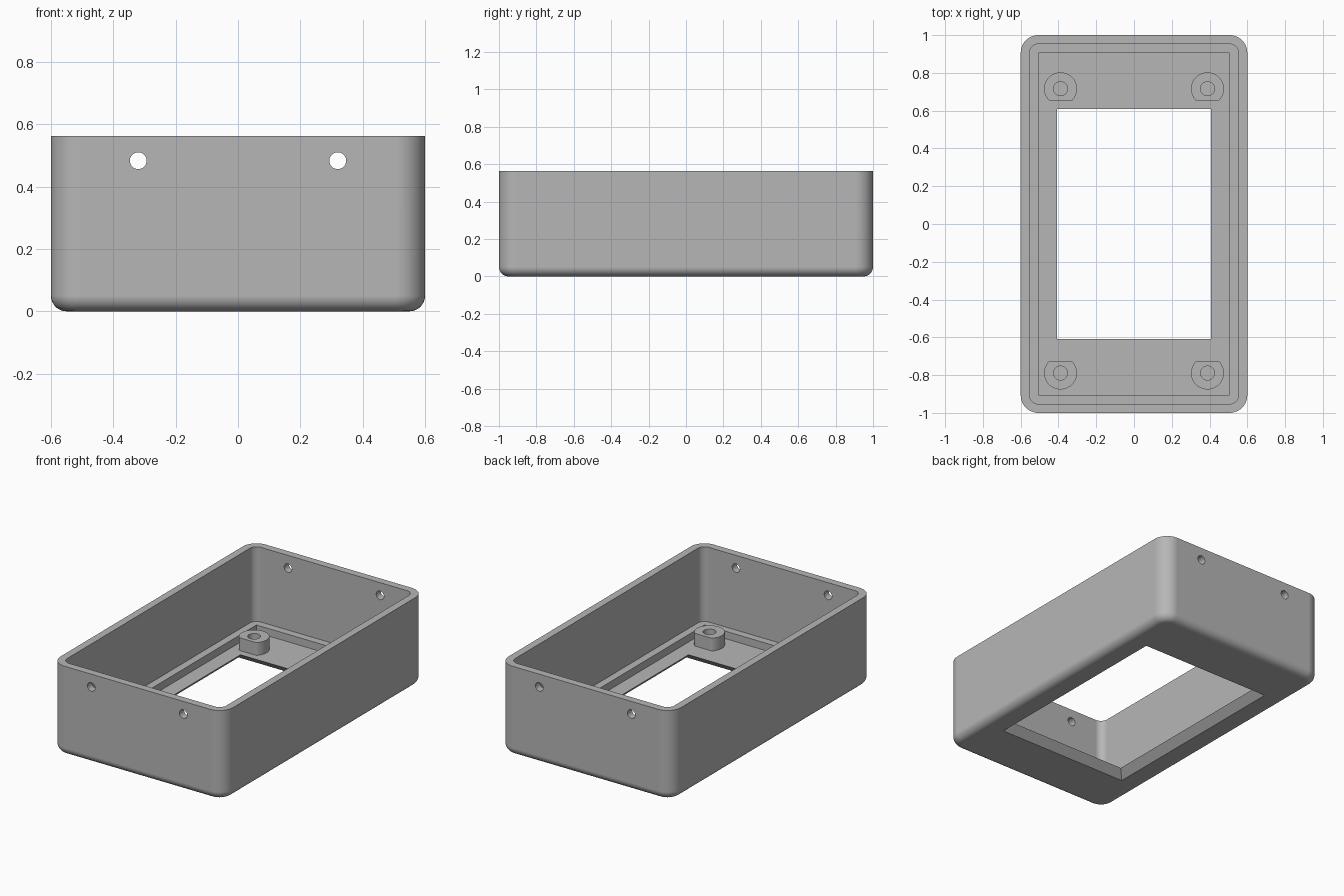
import bpy, bmesh
from math import sin, cos, pi, radians

old = bpy.data.objects.get("Cube")
if old:
    bpy.data.objects.remove(old, do_unlink=True)

grey = bpy.data.materials.new("plain grey")
grey.use_nodes = True
colour = (0.47, 0.47, 0.47, 1)
grey.diffuse_color = colour
grey.node_tree.nodes["Principled BSDF"].inputs["Base Color"].default_value = colour

WALL = 0.047        # wall, floor and ledge thickness
HEIGHT = 0.563
ARC = 10            # segments per rounded corner


def rounded_rect(hx, hy, r, z):
    """Loop of points round a rectangle with rounded (or sharp, r=0) corners."""
    pts = []
    for i, (sx, sy) in enumerate(((1, 1), (-1, 1), (-1, -1), (1, -1))):
        for k in range(ARC + 1):
            a = (i + k / ARC) * pi / 2
            pts.append((sx * (hx - r) + r * cos(a), sy * (hy - r) + r * sin(a), z))
    return pts


def loft(name, loops, closed=False, cap=False):
    """Skin a stack of equal loops into a smooth-by-angle object."""
    bm = bmesh.new()
    rings = [[bm.verts.new(p) for p in loop] for loop in loops]
    pairs = list(zip(rings, rings[1:]))
    if closed:
        pairs.append((rings[-1], rings[0]))
    for a, b in pairs:
        for i in range(len(a)):
            j = (i + 1) % len(a)
            bm.faces.new((a[i], a[j], b[j], b[i]))
    if cap:
        bm.faces.new(rings[0])
        bm.faces.new(rings[-1])
    bmesh.ops.remove_doubles(bm, verts=bm.verts, dist=1e-5)
    bmesh.ops.recalc_face_normals(bm, faces=bm.faces)
    mesh = bpy.data.meshes.new(name)
    bm.to_mesh(mesh)
    bm.free()
    mesh.materials.append(grey)
    obj = bpy.data.objects.new(name, mesh)
    bpy.context.collection.objects.link(obj)
    return obj


def select(obj):
    bpy.ops.object.select_all(action='DESELECT')
    obj.select_set(True)
    bpy.context.view_layer.objects.active = obj


def finish(obj):
    select(obj)
    bpy.ops.object.shade_smooth_by_angle(angle=radians(30))
    mod = obj.modifiers.new("even_flats", 'WEIGHTED_NORMAL')
    mod.keep_sharp = True


# Case: chamfered window, filleted base, walls, rim, inner ledge and floor
FILLET, CORNER = 0.05, 0.094
loops = [rounded_rect(0.408 + WALL, 0.608 + WALL, 0, 0)]
for k in range(ARC + 1):
    a = k / ARC * pi / 2
    inset = FILLET * (1 - sin(a))
    loops.append(rounded_rect(0.6 - inset, 1 - inset, CORNER - inset, FILLET * (1 - cos(a))))
loops += [
    rounded_rect(0.6, 1, CORNER, HEIGHT),
    rounded_rect(0.6 - WALL, 1 - WALL, CORNER - WALL, HEIGHT),
    rounded_rect(0.6 - WALL, 1 - WALL, CORNER - WALL, 2 * WALL),
    rounded_rect(0.6 - 2 * WALL, 1 - 2 * WALL, 0, 2 * WALL),
    rounded_rect(0.6 - 2 * WALL, 1 - 2 * WALL, 0, WALL),
    rounded_rect(0.408, 0.608, 0, WALL),
]
case = loft("case", loops, closed=True)

# Screw holes through both end walls
for x in (-0.32, 0.32):
    circle = [(2 * pi * i / 32) for i in range(32)]
    cutter = loft("hole_cutter", [[(x + 0.027 * cos(a), y, 0.483 + 0.027 * sin(a))
                                   for a in circle] for y in (-1.2, 1.2)], cap=True)
    cutter.hide_render = True
    mod = case.modifiers.new("screw_hole", 'BOOLEAN')
    mod.operation, mod.solver, mod.object = 'DIFFERENCE', 'EXACT', cutter
    select(case)
    bpy.ops.object.modifier_apply(modifier=mod.name)
    bpy.data.objects.remove(cutter, do_unlink=True)
finish(case)


# Screw posts: flat on the side facing the front or back, with a blind hole
def post_loop(cx, cy, r, z, flat, side):
    pts = []
    for i in range(64):
        a = 2 * pi * i / 64
        pts.append((cx + r * cos(a), cy + side * max(r * sin(a), -flat), z))
    return pts


for cy, side, end in ((0.716, 1, "back"), (-0.789, -1, "front")):
    for cx, hand in ((0.389, "left"), (-0.389, "right")):
        finish(loft(f"{end}_{hand}_post", [
            post_loop(cx, cy, r, z, 0.064, side)
            for r, z in ((0.087, 0.03), (0.087, 0.127), (0.037, 0.127), (0.037, 0.05))],
            cap=True))
